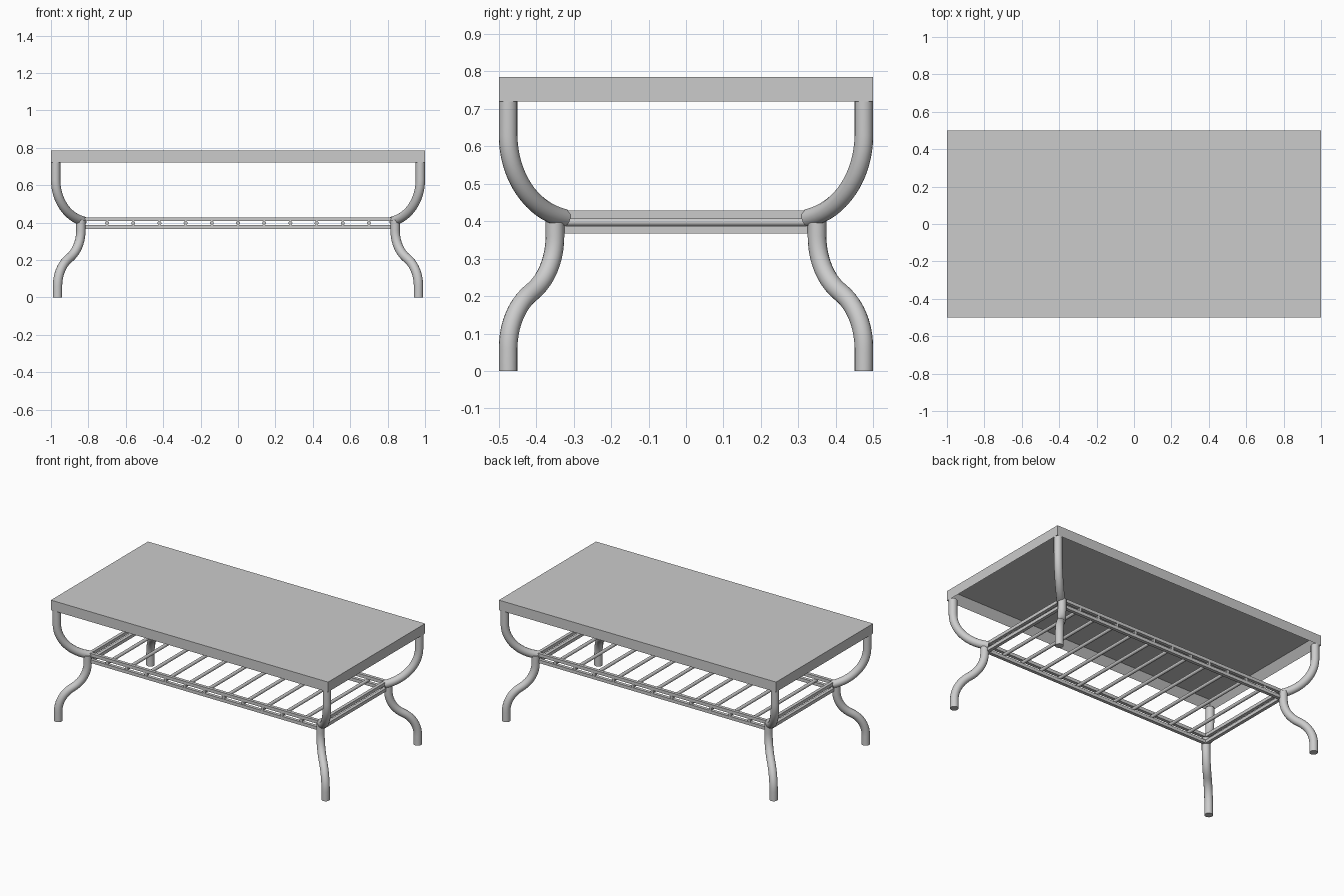
import bpy, bmesh
from math import sin, cos, radians
from mathutils import Matrix, Vector

cube = bpy.data.objects.get("Cube")
if cube:
    bpy.data.objects.remove(cube, do_unlink=True)

# One grey for the whole table
grey = bpy.data.materials.new("light_grey")
grey.use_nodes = True
colour = (0.6, 0.6, 0.6, 1)
grey.diffuse_color = colour
grey.node_tree.nodes["Principled BSDF"].inputs["Base Color"].default_value = colour


def add_box(bm, size, centre):
    mat = Matrix.Translation(centre) @ Matrix.Diagonal((*size, 1))
    return bmesh.ops.create_cube(bm, size=1, matrix=mat)["verts"]


def finish(name, bm):
    mesh = bpy.data.meshes.new(name)
    bm.to_mesh(mesh)
    bm.free()
    obj = bpy.data.objects.new(name, mesh)
    bpy.context.collection.objects.link(obj)
    mesh.materials.append(grey)
    return obj


def smooth(obj):
    bpy.ops.object.select_all(action='DESELECT')
    obj.select_set(True)
    bpy.context.view_layer.objects.active = obj
    bpy.ops.object.shade_smooth_by_angle(angle=radians(40))


def tube(name, points, radius):
    """Round capped tube along a path, made into a mesh."""
    curve = bpy.data.curves.new(name, 'CURVE')
    curve.dimensions = '3D'
    curve.bevel_depth = radius
    curve.bevel_resolution = 6
    curve.use_fill_caps = True
    spline = curve.splines.new('POLY')
    spline.points.add(len(points) - 1)
    for p, co in zip(spline.points, points):
        p.co = (*co, 1)
    obj = bpy.data.objects.new(name, curve)
    bpy.context.collection.objects.link(obj)
    bpy.ops.object.select_all(action='DESELECT')
    obj.select_set(True)
    bpy.context.view_layer.objects.active = obj
    bpy.ops.object.convert(target='MESH')
    obj = bpy.context.object
    obj.data.materials.clear()
    obj.data.materials.append(grey)
    smooth(obj)
    return obj


# Table top: slab hollowed from below, leaving a rim
bm = bmesh.new()
add_box(bm, (2, 1, 0.065), (0, 0, 0.7525))
bm.faces.ensure_lookup_table()
bottom = min(bm.faces, key=lambda f: f.calc_center_median().z)
bmesh.ops.inset_region(bm, faces=[bottom], thickness=0.05)
bmesh.ops.translate(bm, verts=bottom.verts, vec=(0, 0, 0.05))
finish("table_top", bm)

# Upper leg: straight drop, then sweeping diagonally in to the shelf
upper = [(0, 0.722)]
for i in range(17):
    a = radians(80 * i / 16)
    upper.append((0.18 * (1 - cos(a)), 0.63 - 0.225 * sin(a)))

# Lower leg: S-bend of two matching arcs, flaring out to the foot
bend, steps = radians(61), 10
r_out, r_z = 0.0625 / (1 - cos(bend)), 0.15 / sin(bend)
first = [(r_out * (1 - cos(bend * i / steps)), 0.36 - r_z * sin(bend * i / steps))
         for i in range(steps + 1)]
second = [(0.125 - h, 0.42 - z) for h, z in reversed(first[:-1])]
lower = [(0, 0.415)] + first + second + [(0.125, 0)]

for sx, side in ((1, "left"), (-1, "right")):
    for sy, end in ((-1, "front"), (1, "back")):
        tube(f"{end}_{side}_upper_leg",
             [(sx * (0.975 - h), sy * (0.475 - h), z) for h, z in upper], 0.025)
        tube(f"{end}_{side}_lower_leg",
             [(sx * (0.84 + h), sy * (0.35 + h), z) for h, z in lower], 0.025)

# Shelf: upper and lower rectangular frames of square bar
for name, z in (("upper_shelf_frame", 0.418), ("lower_shelf_frame", 0.377)):
    bm = bmesh.new()
    for s in (-1, 1):
        add_box(bm, (1.68, 0.021, 0.021), (0, s * 0.34, z))
        add_box(bm, (0.021, 0.66, 0.021), (s * 0.83, 0, z))
    finish(name, bm)

# Round slats held between the two frames
bm = bmesh.new()
for i in range(-5, 6):
    mat = Matrix.Translation((i * 0.14, 0, 0.3975)) @ Matrix.Rotation(radians(90), 4, 'X')
    bmesh.ops.create_cone(bm, cap_ends=True, segments=16, radius1=0.0105,
                          radius2=0.0105, depth=0.7, matrix=mat)
smooth(finish("shelf_slats", bm))
